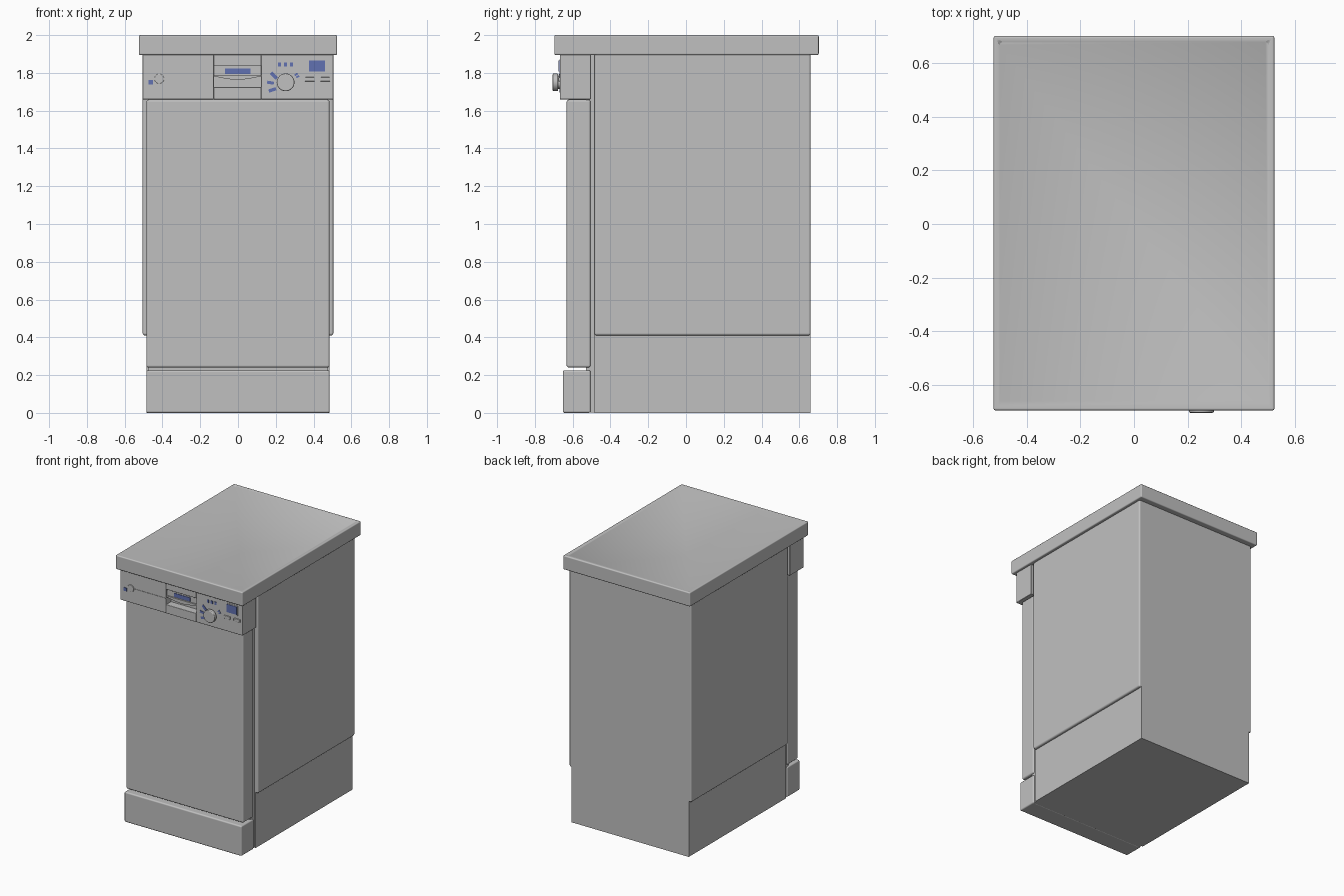
import bpy, bmesh, math
from mathutils import Matrix, Vector

cube = bpy.data.objects.get("Cube")
if cube:
    bpy.data.objects.remove(cube, do_unlink=True)


def material(name, rgb):
    m = bpy.data.materials.new(name)
    m.use_nodes = True
    m.diffuse_color = (*rgb, 1)
    m.node_tree.nodes["Principled BSDF"].inputs["Base Color"].default_value = (*rgb, 1)
    return m


GREY = material("light grey", (0.53, 0.53, 0.53))
BLUE = material("display blue", (0.12, 0.165, 0.44))


def finish(name, bm, mat, bevel=0.0, segments=3):
    bmesh.ops.recalc_face_normals(bm, faces=bm.faces)
    mesh = bpy.data.meshes.new(name)
    bm.to_mesh(mesh)
    bm.free()
    mesh.materials.append(mat)
    obj = bpy.data.objects.new(name, mesh)
    bpy.context.collection.objects.link(obj)
    if bevel:
        for p in mesh.polygons:
            p.use_smooth = True
        mod = obj.modifiers.new("rounded edges", "BEVEL")
        mod.width, mod.segments = bevel, segments
        mod.limit_method, mod.angle_limit = "ANGLE", math.radians(40)
        mod.harden_normals = True
    return obj


def box(name, x, y, z, mat=GREY, bevel=0.0, turn=0.0):
    """Box from (min, max) ranges, optionally turned about its own y axis."""
    bm = bmesh.new()
    bmesh.ops.create_cube(bm, size=1)
    size = [r[1] - r[0] for r in (x, y, z)]
    centre = Vector([(r[0] + r[1]) / 2 for r in (x, y, z)])
    bm.transform(Matrix.Translation(centre) @ Matrix.Rotation(turn, 4, "Y")
                 @ Matrix.Diagonal((*size, 1)))
    return finish(name, bm, mat, bevel)


def disc(name, x, z, radius, y, bevel=0.0, sides=32):
    """Cylinder lying along y."""
    bm = bmesh.new()
    bmesh.ops.create_cone(bm, cap_ends=True, segments=sides, radius1=radius,
                          radius2=radius, depth=y[1] - y[0])
    bm.transform(Matrix.Translation((x, sum(y) / 2, z)) @ Matrix.Rotation(math.pi / 2, 4, "X"))
    return finish(name, bm, GREY, bevel, 2)


# Worktop with a shallow sunken field
bm = bmesh.new()
bmesh.ops.create_cube(bm, size=1)
bm.transform(Matrix.Translation((0, 0.003, 1.9475)) @ Matrix.Diagonal((1.05, 1.4, 0.105, 1)))
top = max(bm.faces, key=lambda f: f.calc_center_median().z)
bmesh.ops.inset_region(bm, faces=[top], thickness=0.025)
bmesh.ops.inset_region(bm, faces=[top], thickness=0.008, depth=-0.004)
for v in top.verts:
    v.co.y += 0.012 if v.co.y < 0 else 0
worktop = finish("worktop", bm, GREY, 0.008)

# Cabinet, its narrower base and the recessed core behind the door
box("cabinet", (-0.505, 0.505), (-0.485, 0.66), (0.41, 1.9), bevel=0.012)
box("cabinet_base", (-0.485, 0.485), (-0.485, 0.66), (0, 0.45))
box("cabinet_back", (-0.493, 0.493), (0.6, 0.66), (0.42, 1.9))
box("front_core", (-0.475, 0.475), (-0.53, -0.48), (0.002, 1.9))

# Door and kick plate
box("door", (-0.485, 0.485), (-0.632, -0.505), (0.24, 1.658), bevel=0.012)
box("kick_plate", (-0.485, 0.485), (-0.652, -0.505), (0, 0.225), bevel=0.01)

# Control panel: two side sections around the handle recess
FRONT = -0.668
box("panel_left", (0.122, 0.505), (FRONT, -0.505), (1.66, 1.9), bevel=0.005)
box("panel_right", (-0.505, -0.128), (FRONT, -0.505), (1.66, 1.9), bevel=0.005)
box("handle_header", (-0.128, 0.122), (FRONT, -0.505), (1.838, 1.9), bevel=0.003)
box("handle_sill", (-0.128, 0.122), (FRONT, -0.505), (1.66, 1.725), bevel=0.003)
box("handle_recess_back", (-0.128, 0.122), (-0.61, -0.505), (1.72, 1.84))


def curved_plate(name, z_top, z_edge, sag, y):
    """Plate in the recess whose lower edge bows downward."""
    bm = bmesh.new()
    steps = 12
    outline = [(0.121, z_top), (-0.127, z_top)]
    for i in range(steps + 1):
        t = i / steps
        outline.append((-0.127 + 0.248 * t, z_edge - sag * math.sin(math.pi * t)))
    face = bm.faces.new([bm.verts.new((px, y[0], pz)) for px, pz in outline])
    ext = bmesh.ops.extrude_face_region(bm, geom=[face])
    moved = [g for g in ext["geom"] if isinstance(g, bmesh.types.BMVert)]
    bmesh.ops.translate(bm, verts=moved, vec=(0, y[1] - y[0], 0))
    return finish(name, bm, GREY)


curved_plate("handle_grip", 1.84, 1.788, 0.018, (-0.655, -0.635))
curved_plate("handle_lip", 1.79, 1.782, 0.018, (-0.665, -0.635))
box("handle_display", (-0.068, 0.066), (-0.659, -0.654), (1.795, 1.823), BLUE)

# Power button, light and guide line
box("power_light", (-0.474, -0.45), (FRONT - 0.004, FRONT + 0.002), (1.738, 1.762), BLUE)
disc("power_button", -0.417, 1.769, 0.026, (FRONT - 0.006, FRONT + 0.01), 0.003)
box("guide_line", (-0.39, -0.13), (FRONT - 0.003, FRONT + 0.002), (1.766, 1.773))

# Programme knob
KX, KZ = 0.252, 1.75
disc("knob_neck", KX, KZ, 0.034, (-0.685, -0.66))
disc("programme_knob", KX, KZ, 0.047, (-0.706, -0.677), 0.006, 24)

# Programme marks: offset from the knob, width, height, turn in degrees
marks = [(-0.032, 0.094, 0.016, 0.022, 0), (0, 0.094, 0.016, 0.022, 0),
         (0.032, 0.094, 0.016, 0.022, 0), (-0.062, 0.036, 0.042, 0.018, 45),
         (-0.08, -0.002, 0.036, 0.016, 10), (-0.07, -0.04, 0.04, 0.018, -18),
         (0.056, 0.042, 0.018, 0.01, -35), (0.064, 0.03, 0.018, 0.01, -28)]
for i, (dx, dz, w, h, turn) in enumerate(marks):
    cx, cz = KX + dx, KZ + dz
    box(f"programme_mark_{i + 1}", (cx - w / 2, cx + w / 2), (FRONT - 0.003, FRONT + 0.002),
        (cz - h / 2, cz + h / 2), BLUE, turn=math.radians(turn))

# Display with frame, and two push buttons
box("display_frame", (0.371, 0.467), (FRONT - 0.003, FRONT + 0.002), (1.801, 1.872))
box("display", (0.377, 0.461), (FRONT - 0.006, FRONT + 0.002), (1.807, 1.866), BLUE)
for side, bx in (("inner", 0.38), ("outer", 0.462)):
    box(f"push_button_{side}", (bx - 0.026, bx + 0.026), (FRONT - 0.007, FRONT + 0.005),
        (1.755, 1.777), bevel=0.003)
